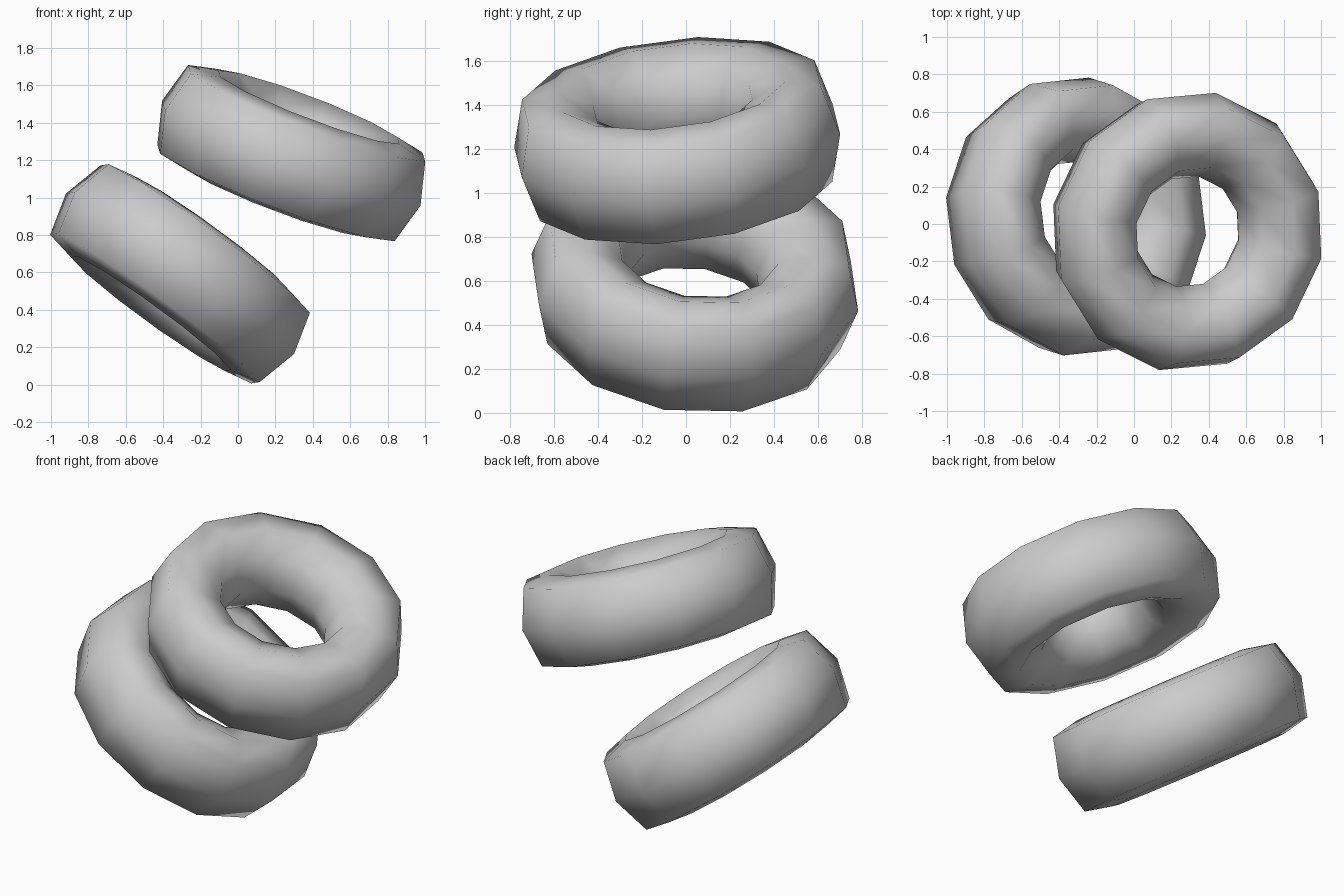
import bpy
import bmesh
import math
from mathutils import Euler, Vector

cube = bpy.data.objects.get("Cube")
if cube:
    bpy.data.objects.remove(cube, do_unlink=True)

# One plain grey material
grey = bpy.data.materials.new("plain_grey")
grey.use_nodes = True
colour = (0.6, 0.6, 0.6, 1.0)
grey.diffuse_color = colour
grey.node_tree.nodes["Principled BSDF"].inputs["Base Color"].default_value = colour

# Ring cross-section: (radius, height), outer belt round to the inner waist
upper_half = [(0.757, 0.0), (0.695, 0.23), (0.53, 0.265), (0.37, 0.185), (0.30, 0.0)]
PROFILE = upper_half + [(r, -h) for r, h in reversed(upper_half[1:-1])]
SEGMENTS = 12


def make_ring(name, centre, tilt_x, tilt_y, turn):
    """Sweep the cross-section round a twelve-sided ring, then tilt it."""
    bm = bmesh.new()
    loops = []
    for i in range(SEGMENTS):
        a = math.radians(turn) + math.tau * i / SEGMENTS
        loops.append([bm.verts.new((r * math.cos(a), r * math.sin(a), h))
                      for r, h in PROFILE])
    n = len(PROFILE)
    for i in range(SEGMENTS):
        here, after = loops[i], loops[(i + 1) % SEGMENTS]
        for j in range(n):
            k = (j + 1) % n
            bm.faces.new((here[j], after[j], after[k], here[k])).smooth = True
    bmesh.ops.recalc_face_normals(bm, faces=bm.faces)
    mesh = bpy.data.meshes.new(name)
    bm.to_mesh(mesh)
    bm.free()
    mesh.materials.append(grey)
    ring = bpy.data.objects.new(name, mesh)
    ring.location = Vector(centre)
    ring.rotation_euler = Euler((math.radians(tilt_x), math.radians(tilt_y), 0))
    bpy.context.collection.objects.link(ring)
    return ring


# Two tilted rings, one above the other
make_ring("lower_ring", (-0.31, 0.04, 0.593), -5, 36, 20)
make_ring("upper_ring", (0.285, -0.04, 1.238), 6.3, 21, 20)
